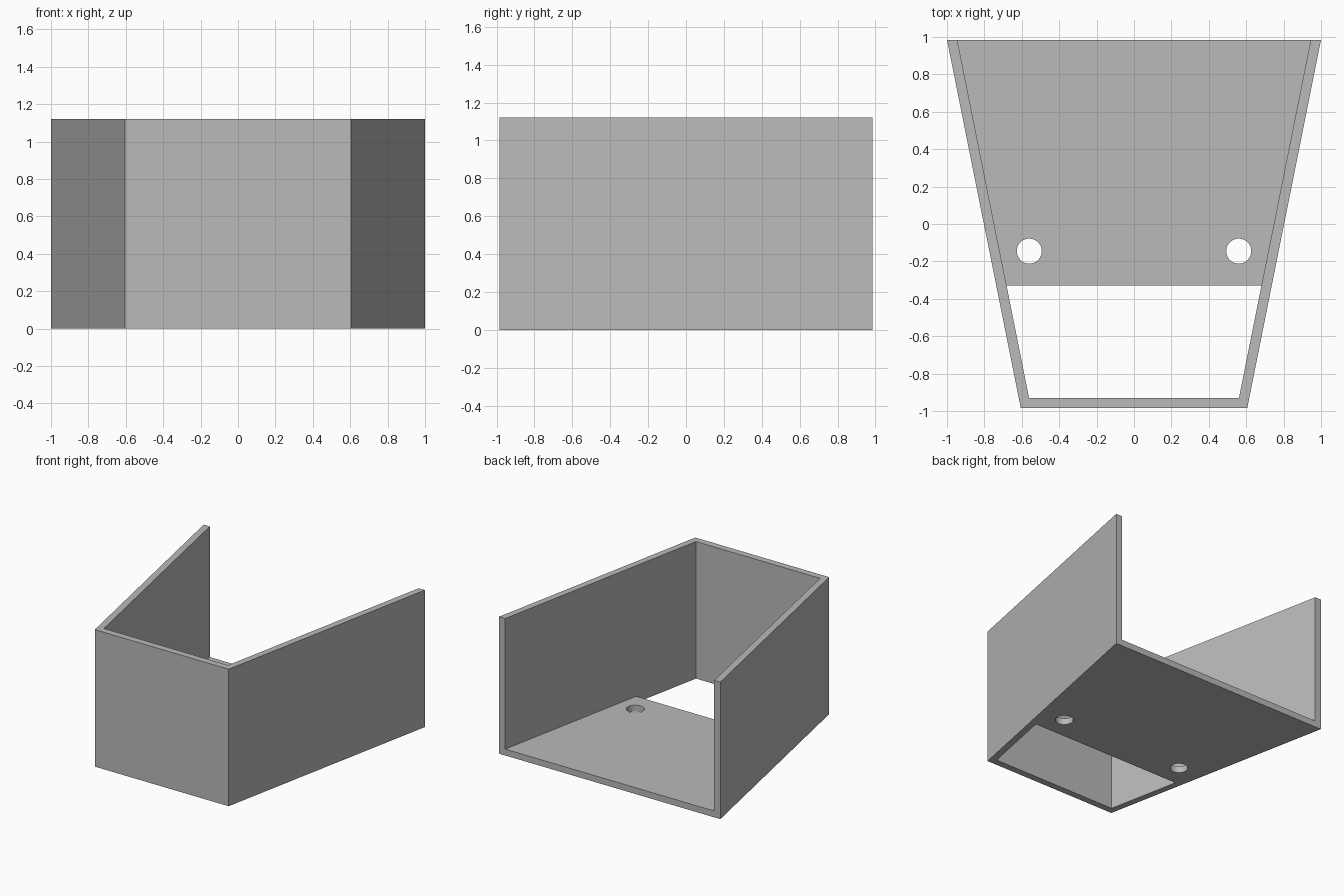
import bpy, bmesh

cube = bpy.data.objects.get("Cube")
if cube:
    bpy.data.objects.remove(cube, do_unlink=True)

HEIGHT, DEPTH = 1.12, 0.985        # full height, half depth
WALL, FLOOR = 0.055, 0.052         # thicknesses
FRONT_X, BACK_X = 0.605, 1.0       # outer half widths
FLOOR_FRONT = -0.33                # front edge of the floor

grey = bpy.data.materials.new("plain grey")
grey.use_nodes = True
colour = (0.49, 0.49, 0.49, 1)
grey.diffuse_color = colour
grey.node_tree.nodes["Principled BSDF"].inputs["Base Color"].default_value = colour


def half_width(y, inset=0.0):
    t = (y + DEPTH) / (2 * DEPTH)
    return FRONT_X + (BACK_X - FRONT_X) * t - inset


def tapered_block(name, y0, y1, z0, z1, inset=0.0):
    """Trapezium prism that follows the slope of the side walls."""
    w0, w1 = half_width(y0, inset), half_width(y1, inset)
    bm = bmesh.new()
    outline = [(-w0, y0), (w0, y0), (w1, y1), (-w1, y1)]
    base = bm.faces.new([bm.verts.new((x, y, z0)) for x, y in outline])
    top = bmesh.ops.extrude_face_region(bm, geom=[base])["geom"]
    verts = [v for v in top if isinstance(v, bmesh.types.BMVert)]
    bmesh.ops.translate(bm, verts=verts, vec=(0, 0, z1 - z0))
    bmesh.ops.recalc_face_normals(bm, faces=bm.faces)
    mesh = bpy.data.meshes.new(name)
    bm.to_mesh(mesh)
    bm.free()
    obj = bpy.data.objects.new(name, mesh)
    bpy.context.collection.objects.link(obj)
    return obj


# Solid body, to be hollowed out
body = tapered_block("tapered_tray", -DEPTH, DEPTH, 0, HEIGHT)
body.data.materials.append(grey)

# Cutters: open-backed cavity, opening in the floor, two screw holes
cutters = [
    tapered_block("cavity_cutter", -DEPTH + WALL, DEPTH + 0.2, FLOOR, HEIGHT + 0.2, WALL),
    tapered_block("floor_opening_cutter", -DEPTH + WALL, FLOOR_FRONT, -0.2, HEIGHT / 2, WALL),
]
for side, x in (("right", -0.56), ("left", 0.56)):
    bpy.ops.mesh.primitive_cylinder_add(vertices=48, radius=0.067, depth=0.3,
                                        location=(x, -0.145, 0))
    hole = bpy.context.object
    hole.name = side + "_hole_cutter"
    cutters.append(hole)

for cutter in cutters:
    cutter.hide_render = True
    cutter.data.materials.append(grey)
    cut = body.modifiers.new(cutter.name, "BOOLEAN")
    cut.operation = "DIFFERENCE"
    cut.solver = "EXACT"
    cut.object = cutter

# Bake the cuts and drop the helpers
bpy.context.view_layer.update()
evaluated = body.evaluated_get(bpy.context.evaluated_depsgraph_get())
baked = bpy.data.meshes.new_from_object(evaluated)
body.modifiers.clear()
body.data = baked
for cutter in cutters:
    bpy.data.objects.remove(cutter, do_unlink=True)

# Smooth hole walls, crisp edges elsewhere
bpy.ops.object.select_all(action="DESELECT")
body.select_set(True)
bpy.context.view_layer.objects.active = body
bpy.ops.object.shade_smooth_by_angle()
